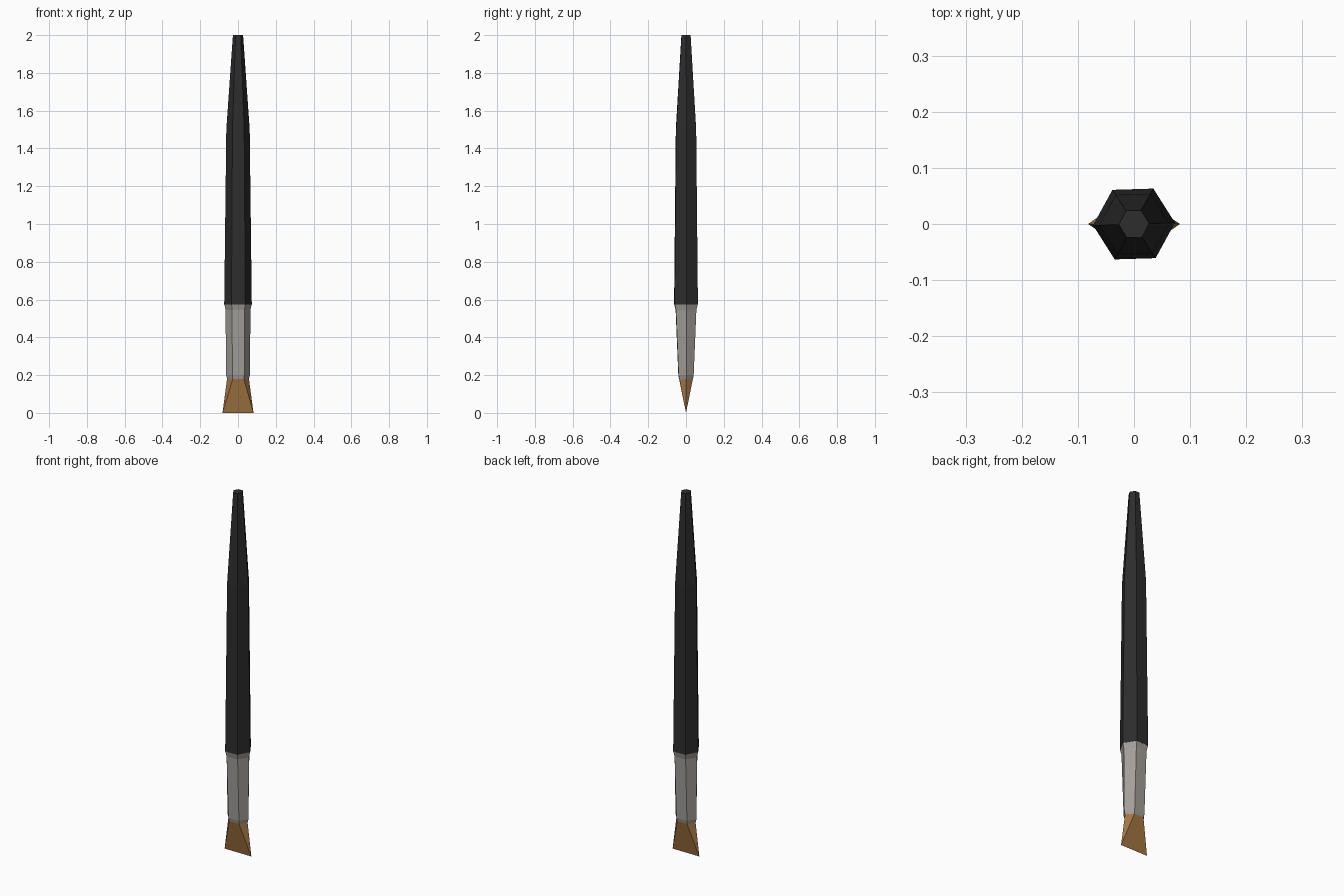
import bpy
import math

cube = bpy.data.objects.get("Cube")
if cube:
    bpy.data.objects.remove(cube, do_unlink=True)

TWIST = math.radians(1.8)


def material(name, color):
    mat = bpy.data.materials.new(name)
    mat.use_nodes = True
    mat.diffuse_color = color
    bsdf = mat.node_tree.nodes["Principled BSDF"]
    bsdf.inputs["Base Color"].default_value = color
    bsdf.inputs["Roughness"].default_value = 0.6
    return mat


def hexagon(z, rx, ry):
    """Six corners, with rx to the side corners and ry to the front and back flats."""
    k = ry / math.sin(math.pi / 3)
    angles = [i * math.pi / 3 + TWIST for i in range(6)]
    return [(rx * math.cos(a), k * math.sin(a), z) for a in angles]


def build(name, verts, faces, mat):
    mesh = bpy.data.meshes.new(name)
    mesh.from_pydata(verts, [], faces)
    mesh.materials.append(mat)
    obj = bpy.data.objects.new(name, mesh)
    bpy.context.collection.objects.link(obj)
    return obj


def loft(name, rings, mat):
    """Closed six-sided body through rings listed from bottom to top."""
    verts = [p for ring in rings for p in hexagon(*ring)]
    faces = [(6 * r + i, 6 * r + (i + 1) % 6, 6 * r + 6 + (i + 1) % 6, 6 * r + 6 + i)
             for r in range(len(rings) - 1) for i in range(6)]
    last = 6 * (len(rings) - 1)
    faces += [tuple(reversed(range(6))), tuple(range(last, last + 6))]
    return build(name, verts, faces, mat)


black = material("black_paint", (0.026, 0.026, 0.027, 1))
metal = material("dull_metal", (0.37, 0.34, 0.315, 1))
hair = material("brown_hair", (0.37, 0.18, 0.055, 1))

# Tapered handle
loft("handle", [(0.575, 0.073, 0.062), (1.5, 0.062, 0.053), (2.0, 0.027, 0.024)], black)

# Metal ferrule, flattened towards the bristles
loft("ferrule", [(0.18, 0.058, 0.036), (0.2, 0.063, 0.04),
                 (0.545, 0.066, 0.054), (0.575, 0.072, 0.061)], metal)

# Bristles, fanning out to a straight chisel edge
root = hexagon(0.18, 0.058, 0.036)
tips = [(0.082, 0, 0), (-0.082, 0, 0)]
build("bristles", root + tips,
      [(1, 2, 7, 6), (4, 5, 6, 7), (0, 1, 6), (5, 0, 6),
       (2, 3, 7), (3, 4, 7), (0, 5, 4, 3, 2, 1)], hair)

# Consistent outward normals
import bmesh
for name in ("handle", "ferrule", "bristles"):
    mesh = bpy.data.objects[name].data
    bm = bmesh.new()
    bm.from_mesh(mesh)
    bmesh.ops.recalc_face_normals(bm, faces=bm.faces)
    bm.to_mesh(mesh)
    bm.free()
